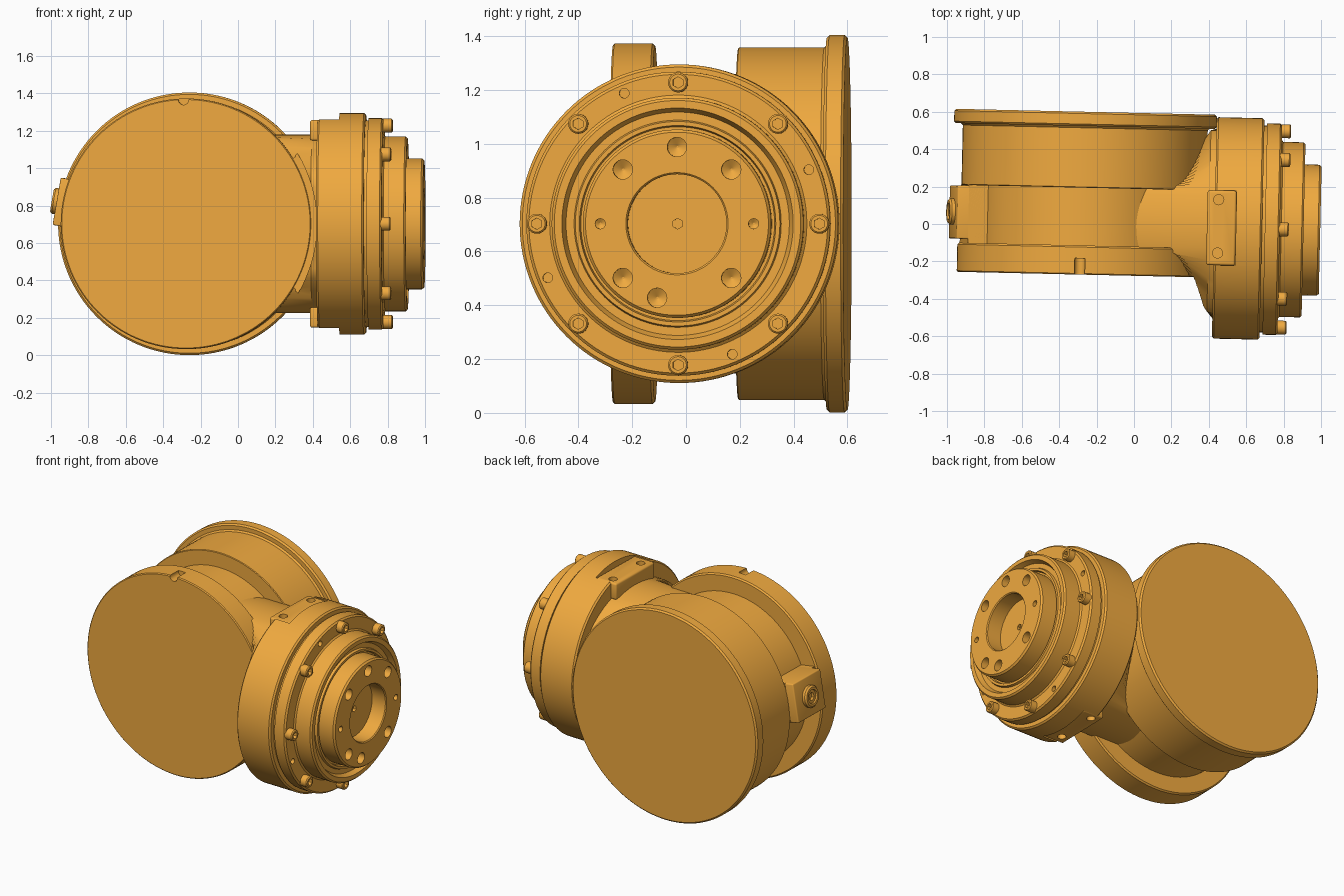
import bpy, bmesh
from math import radians, sin, cos, pi
from mathutils import Matrix, Vector

if "Cube" in bpy.data.objects:
    bpy.data.objects.remove(bpy.data.objects["Cube"])

T = lambda x, y, z: Matrix.Translation((x, y, z))
TILT = Matrix.Rotation(radians(-1.3), 4, 'Z')      # whole unit is turned slightly
TO_X = Matrix.Rotation(radians(90), 4, 'Y')
TO_Y = Matrix.Rotation(radians(-90), 4, 'X')
TO_PLUG = Matrix.Rotation(radians(-80.2), 4, 'Y')
CX, CZ, CY = -0.272, 0.703, -0.011                 # drum axis x, z; output axis y

mat = bpy.data.materials.new("orange")
mat.diffuse_color = (0.87, 0.40, 0.05, 1)
mat.use_nodes = True
mat.node_tree.nodes["Principled BSDF"].inputs["Base Color"].default_value = mat.diffuse_color


def finish(bm, name):
    bmesh.ops.transform(bm, matrix=TILT, verts=bm.verts)
    bmesh.ops.recalc_face_normals(bm, faces=bm.faces)
    me = bpy.data.meshes.new(name)
    bm.to_mesh(me)
    bm.free()
    me.materials.append(mat)
    ob = bpy.data.objects.new(name, me)
    bpy.context.collection.objects.link(ob)
    return ob


def loft(bm, rings):
    vs = [[bm.verts.new(p) for p in r] for r in rings]
    n = len(vs[0])
    for a, b in zip(vs, vs[1:]):
        for i in range(n):
            bm.faces.new((a[i], a[(i + 1) % n], b[(i + 1) % n], b[i]))
    bm.faces.new(vs[0])
    bm.faces.new(vs[-1])


def lathe(name, profile, mats, segs=96):
    """Turn (height, radius) points around each matrix's z axis."""
    bm = bmesh.new()
    for m in mats:
        loft(bm, [[m @ Vector((r * cos(2 * pi * i / segs), r * sin(2 * pi * i / segs), h))
                   for i in range(segs)] for h, r in profile])
    return finish(bm, name)


def boxes(name, specs, bevel=0.0):
    """Boxes given as (matrix, low corner, high corner)."""
    bm = bmesh.new()
    for m, lo, hi in specs:
        lo, hi = Vector(lo), Vector(hi)
        bmesh.ops.create_cube(bm, size=1, matrix=m @ Matrix.Translation((lo + hi) / 2)
                              @ Matrix.Diagonal((*(hi - lo), 1)))
    if bevel:
        bmesh.ops.bevel(bm, geom=bm.edges[:], offset=bevel, segments=3,
                        profile=0.5, affect='EDGES')
    return finish(bm, name)


def cut(ob, *cutters):
    bpy.context.view_layer.objects.active = ob
    for c in cutters:
        c.hide_render = True
        mod = ob.modifiers.new("cut", 'BOOLEAN')
        mod.operation, mod.solver, mod.object = 'DIFFERENCE', 'EXACT', c
        bpy.ops.object.modifier_apply(modifier=mod.name)
        bpy.data.objects.remove(c)


def around(x, r, degs):
    """Matrices facing +x, spaced around the output axis."""
    return [T(x, CY + r * cos(radians(d)), CZ + r * sin(radians(d))) @ TO_X for d in degs]


OUT = T(0, CY, CZ) @ TO_X
DRUM = T(CX, 0, CZ) @ TO_Y
EIGHT = range(0, 360, 45)

# Main drum: front cover, recessed waist, rear body and rear flange
drum = lathe("drum_housing", [
    (-0.277, 0.664), (-0.271, 0.670), (-0.130, 0.670), (-0.121, 0.661),
    (-0.121, 0.556), (0.188, 0.556), (0.188, 0.651), (0.192, 0.655),
    (0.508, 0.655), (0.518, 0.665), (0.518, 0.692), (0.528, 0.702),
    (0.584, 0.702), (0.594, 0.692)], [DRUM], 128)
cut(drum, lathe("notch_cutter", [(-0.35, 0.028), (-0.19, 0.028)],
                [T(-0.285, 0, CZ + 0.664) @ TO_Y], 24))

# Neck widening from the drum waist to the output head, cleared around the front cover
bm = bmesh.new()
rings = []
for x, y0, y1 in ((-0.15, -0.15, 0.21), (0.2, -0.15, 0.21),
                  (0.40, -0.46, 0.51), (0.46, -0.53, 0.53)):
    rings.append([(x, max(y0, min(y1, CY + 0.54 * cos(a))), CZ + 0.478 * sin(a))
                  for a in (2 * pi * i / 96 for i in range(96))])
loft(bm, rings)
neck = finish(bm, "neck")
cut(neck, lathe("cover_clearance", [(-0.8, 0.705), (-0.273, 0.705)], [DRUM], 128))

# Output head ring with clearance for the two mounting pads
head = lathe("head_ring", [
    (0.430, 0.582), (0.440, 0.592), (0.675, 0.592), (0.685, 0.582),
    (0.685, 0.55)], [OUT], 128)
cut(head, boxes("pad_clearance", [
    (T(0, 0, CZ), (0.38, -0.21, s * 0.57 - 0.07), (0.545, 0.19, s * 0.57 + 0.07))
    for s in (1, -1)]))

# Mounting pads above and below the head
pads = boxes("mounting_pads", [
    (T(0, 0, CZ), (0.39, -0.21, s * 0.50 - 0.055), (0.545, 0.19, s * 0.50 + 0.055))
    for s in (1, -1)], 0.012)
cut(pads, lathe("pad_holes", [(-0.04, 0.027), (0.04, 0.027)],
                [T(0.45, y, CZ + s * 0.555) for s in (1, -1) for y in (-0.145, 0.14)], 24))

# Cover ring and stepped bearing collar
cover = lathe("cover_ring", [
    (0.66, 0.553), (0.70, 0.553), (0.70, 0.565), (0.77, 0.565), (0.78, 0.555),
    (0.78, 0.478), (0.788, 0.468), (0.897, 0.468), (0.907, 0.458), (0.907, 0.43),
    (0.875, 0.415), (0.875, 0.385), (0.89, 0.38), (0.89, 0.365), (0.87, 0.36),
    (0.87, 0.33)], [OUT], 128)
cut(cover, lathe("cover_holes", [(-0.04, 0.018), (0.03, 0.018)],
                 around(0.78, 0.525, (22.5, 112.5, 202.5, 292.5)), 20))

# Output flange with central bore, bolt holes and pin holes
flange = lathe("output_flange", [
    (0.84, 0.35), (0.985, 0.35), (0.996, 0.34), (0.996, 0.190), (0.990, 0.184),
    (0.89, 0.184)], [OUT], 128)
cut(flange,
    lathe("bolt_holes", [(-0.085, 0.004), (-0.065, 0.036), (0.03, 0.036)],
          around(0.996, 0.285, (90, 45, 135, -45, 225, -105)), 28),
    lathe("pin_holes", [(-0.05, 0.004), (-0.04, 0.019), (0.03, 0.019)],
          around(0.996, 0.285, (0, 180)), 20),
    lathe("centre_hole", [(-0.03, 0.020), (0.03, 0.020)], around(0.89, 0, (0,)), 6))

# Eight socket head screws around the cover
screws = lathe("cover_screws", [
    (-0.02, 0.037), (0.042, 0.037), (0.048, 0.031)], around(0.78, 0.525, EIGHT), 32)
cut(screws, lathe("screw_sockets", [(0.02, 0.021), (0.07, 0.021)],
                  around(0.78, 0.525, EIGHT), 6))

# Block, its base across the waist, and filler plug on the left side
AXIS = T(CX, 0, CZ) @ TO_PLUG
block = boxes("plug_block", [(AXIS, (-0.128, -0.100, 0.40), (0.128, 0.185, 0.706))], 0.008)
base = boxes("plug_block_base", [(AXIS, (-0.128, -0.125, 0.40), (0.128, 0.19, 0.645))])
PLUG = AXIS @ T(0, 0.045, 0)
plug = lathe("filler_plug", [
    (0.68, 0.070), (0.724, 0.070), (0.734, 0.060), (0.734, 0.045), (0.724, 0.042)],
    [PLUG], 40)
cut(plug, lathe("plug_socket", [(0.695, 0.026), (0.75, 0.026)], [PLUG], 6))

# Smooth shading with crisp edges
bpy.ops.object.select_all(action='DESELECT')
for ob in (drum, neck, head, pads, cover, flange, screws, block, base, plug):
    ob.select_set(True)
    bpy.context.view_layer.objects.active = ob
bpy.ops.object.shade_smooth_by_angle(angle=radians(30))
